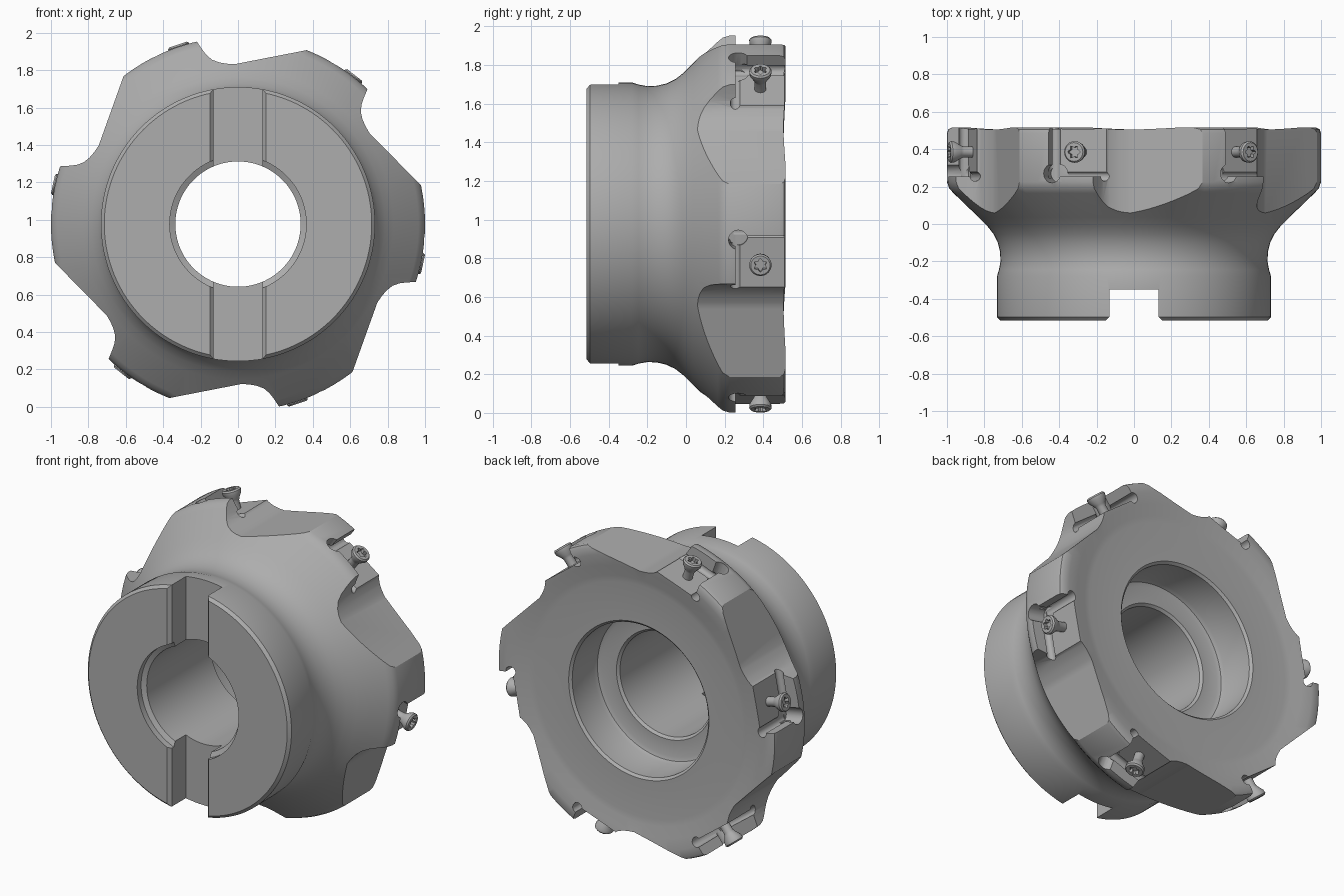
import bpy, bmesh, math
from mathutils import Vector

if "Cube" in bpy.data.objects:
    bpy.data.objects.remove(bpy.data.objects["Cube"])

CZ = 0.977                                  # height of the cutter axis
TEETH = [102.7, 46.2, -18.0, -77.3, -133.8, 162.0]   # uneven pitch

steel = bpy.data.materials.new("steel grey")
steel.diffuse_color = (0.42, 0.42, 0.42, 1)
steel.use_nodes = True
steel.node_tree.nodes["Principled BSDF"].inputs["Base Color"].default_value = steel.diffuse_color


def finish(name, bm, mat=True):
    bmesh.ops.recalc_face_normals(bm, faces=bm.faces)
    me = bpy.data.meshes.new(name)
    bm.to_mesh(me)
    bm.free()
    ob = bpy.data.objects.new(name, me)
    bpy.context.collection.objects.link(ob)
    me.materials.append(steel)
    return ob


def frame(deg):
    """Map (tangent, axial, radial) at an angle round the axis to world."""
    c, s = math.cos(math.radians(deg)), math.sin(math.radians(deg))
    return lambda t, y, r: Vector((c * r - s * t, y, CZ + s * r + c * t))


def skin(name, rings, capped=True, loop=False):
    """Join equal-length rings of points into one closed solid."""
    bm = bmesh.new()
    vs = [[bm.verts.new(p) for p in ring] for ring in rings]
    n = len(vs[0])
    for a, b in zip(vs, vs[1:] + (vs[:1] if loop else [])):
        for i in range(n):
            j = (i + 1) % n
            bm.faces.new((a[i], a[j], b[j], b[i]))
    if capped:
        bm.faces.new(vs[0])
        bm.faces.new(vs[-1])
    return finish(name, bm)


def circle(r, n=24, u=0.0, v=0.0):
    return [(u + r * math.cos(2 * math.pi * i / n),
             v + r * math.sin(2 * math.pi * i / n)) for i in range(n)]


def cut(body, cutter):
    mod = body.modifiers.new("cut", 'BOOLEAN')
    mod.operation = 'DIFFERENCE'
    mod.solver = 'EXACT'
    mod.object = cutter
    cutter.hide_render = True
    bpy.context.view_layer.objects.active = body
    bpy.ops.object.modifier_apply(modifier=mod.name)
    bpy.data.objects.remove(cutter, do_unlink=True)


# Turned body: radius, axial position
profile = [(0.365, -0.515), (0.715, -0.515), (0.733, -0.497), (0.733, -0.28),
           (0.722, -0.245), (0.714, -0.20), (0.716, -0.15), (0.728, -0.10),
           (0.750, -0.055), (0.785, -0.01), (0.83, 0.035), (0.965, 0.165),
           (0.988, 0.19), (1.0, 0.225), (1.0, 0.485), (0.993, 0.506),
           (0.975, 0.515), (0.93, 0.515), (0.86, 0.505), (0.79, 0.49),
           (0.75, 0.485), (0.505, 0.485), (0.49, 0.47), (0.49, 0.25),
           (0.48, 0.225), (0.455, 0.215), (0.35, 0.215), (0.335, 0.20),
           (0.335, -0.46), (0.365, -0.475)]
SEG = 128
body = skin("cutter_body",
            [[Vector((x, y, CZ + z)) for x, z in circle(r, SEG)] for r, y in profile],
            capped=False, loop=True)

# Drive slot across the hub, with chamfered mouth
slot = [(-0.13, -0.35), (0.13, -0.35), (0.13, -0.495), (0.17, -0.535),
        (0.17, -0.6), (-0.17, -0.6), (-0.17, -0.535), (-0.13, -0.495)]
cut(body, skin("slot_cutter", [[Vector((x, y, z)) for x, y in slot]
                               for z in (-0.5, 2.5)]))

# Chip flutes: angle behind the cutting corner, radius
flute = [(1.2, 1.09), (0, 1.0), (-1.2, 0.95), (-2.2, 0.918), (-3.8, 0.889),
         (-6.1, 0.870), (-8.5, 0.860), (-11.4, 0.855), (-44.3, 1.145), (-20, 1.35)]
for a in TEETH:
    f = frame(a)
    pts = [(r * math.sin(math.radians(d)), r * math.cos(math.radians(d)))
           for d, r in flute]
    cut(body, skin("flute_cutter", [[f(t, y, r) for t, r in pts]
                                    for y in (-0.1, 0.7)]))

# Insert pockets with corner reliefs
FLOOR, WALL, SIDE = 0.885, 0.13, 0.255
for a in TEETH:
    f = frame(a + 7)
    box = [(-0.2, FLOOR), (WALL, FLOOR), (WALL, 1.2), (-0.2, 1.2)]
    cut(body, skin("pocket_cutter", [[f(t, y, r) for t, r in box]
                                     for y in (SIDE, 0.7)]))
    cut(body, skin("groove_cutter", [[f(t, y, r) for t, r in circle(0.032, 16, WALL, FLOOR + 0.012)]
                                     for y in (SIDE - 0.01, 0.7)]))
    cut(body, skin("side_groove_cutter", [[f(t, y, r) for y, r in circle(0.026, 16, SIDE, FLOOR + 0.01)]
                                          for t in (-0.2, WALL)]))
    cut(body, skin("corner_relief_cutter", [[f(t, y, r) for t, y in circle(0.05, 20, WALL - 0.02, SIDE + 0.015)]
                                            for r in (FLOOR - 0.015, 1.2)]))

# Clamp screws: ring radius, height, star-shaped socket ring or not
screw = [(0.030, 0.84, 0), (0.030, 0.935, 0), (0.036, 0.95, 0), (0.056, 0.983, 0),
         (0.058, 1.003, 0), (0.050, 1.012, 0), (0.036, 1.012, 1), (0.036, 0.985, 1)]
screws = []
for k, a in enumerate(TEETH):
    f = frame(a + 5.8)
    rings = []
    for rad, h, star in screw:
        ring = []
        for i, (t, y) in enumerate(circle(rad)):
            q = 0.82 + 0.18 * math.cos(i * math.pi / 2) if star else 1
            ring.append(f(t * q, y * q + 0.385, h))
        rings.append(ring)
    screws.append(skin("clamp_screw_%d" % (k + 1), rings))

# Smooth turned surfaces, crisp machined edges
for ob in [body] + screws:
    bpy.ops.object.select_all(action='DESELECT')
    ob.select_set(True)
    bpy.context.view_layer.objects.active = ob
    bpy.ops.object.shade_smooth_by_angle(angle=math.radians(28))
